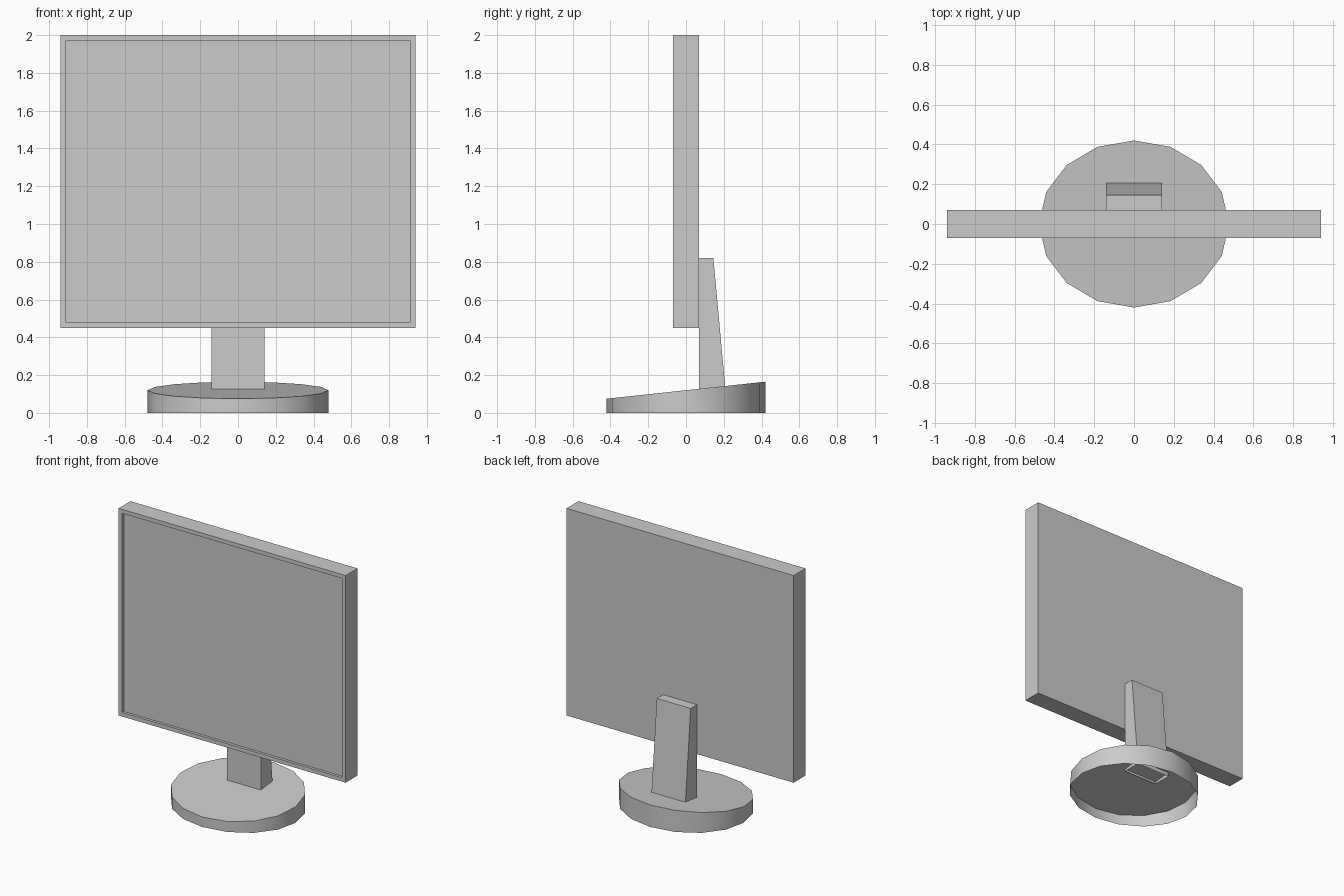
import bpy, bmesh
from math import radians
from mathutils import Matrix

if "Cube" in bpy.data.objects:
    bpy.data.objects.remove(bpy.data.objects["Cube"])


def add_object(name, bm):
    bmesh.ops.recalc_face_normals(bm, faces=bm.faces)
    mesh = bpy.data.meshes.new(name)
    bm.to_mesh(mesh)
    bm.free()
    obj = bpy.data.objects.new(name, mesh)
    bpy.context.collection.objects.link(obj)
    return obj


def box(x, y0, y1, z0, z1):
    bm = bmesh.new()
    m = Matrix.Translation((0, (y0 + y1) / 2, (z0 + z1) / 2)) @ Matrix.Diagonal((2 * x, y1 - y0, z1 - z0, 1))
    bmesh.ops.create_cube(bm, size=1, matrix=m)
    bm.normal_update()
    return bm


# Screen housing with a thin bezel and recessed display
bm = box(0.94, -0.07, 0.07, 0.45, 2.0)
front = [f for f in bm.faces if f.normal.y < -0.9]
bmesh.ops.inset_region(bm, faces=front, thickness=0.042)
inner = bmesh.ops.extrude_face_region(bm, geom=front)
bmesh.ops.delete(bm, geom=front, context='FACES_ONLY')
for v in inner["geom"]:
    if isinstance(v, bmesh.types.BMVert):
        v.co.y += 0.02
add_object("screen", bm)

# Neck, tapering upward behind the screen, open at the bottom
bm = box(0.14, 0.07, 0.21, 0.11, 0.82)
for v in bm.verts:
    if v.co.z > 0.5 and v.co.y > 0.1:
        v.co.y = 0.145
bottom = [f for f in bm.faces if f.normal.z < -0.9]
bmesh.ops.delete(bm, geom=bottom, context='FACES_ONLY')
add_object("neck", bm)

# Oval base with sloping top, hollow from below
bm = bmesh.new()
bmesh.ops.create_cone(bm, cap_ends=True, segments=16, radius1=1, radius2=1, depth=1,
                      matrix=Matrix.Diagonal((0.478, 0.42, 1, 1)))
bm.normal_update()
bottom = [f for f in bm.faces if f.normal.z < -0.9]
bmesh.ops.delete(bm, geom=bottom, context='FACES_ONLY')
for v in bm.verts:
    v.co.z = 0.12 + v.co.y * 0.107 if v.co.z > 0 else 0
base = add_object("base", bm)
# an open shell: make sure the top faces up
if max(base.data.polygons, key=lambda p: p.area).normal.z < 0:
    base.data.flip_normals()
bpy.context.view_layer.objects.active = base
base.select_set(True)
bpy.ops.object.shade_smooth_by_angle(angle=radians(30))
